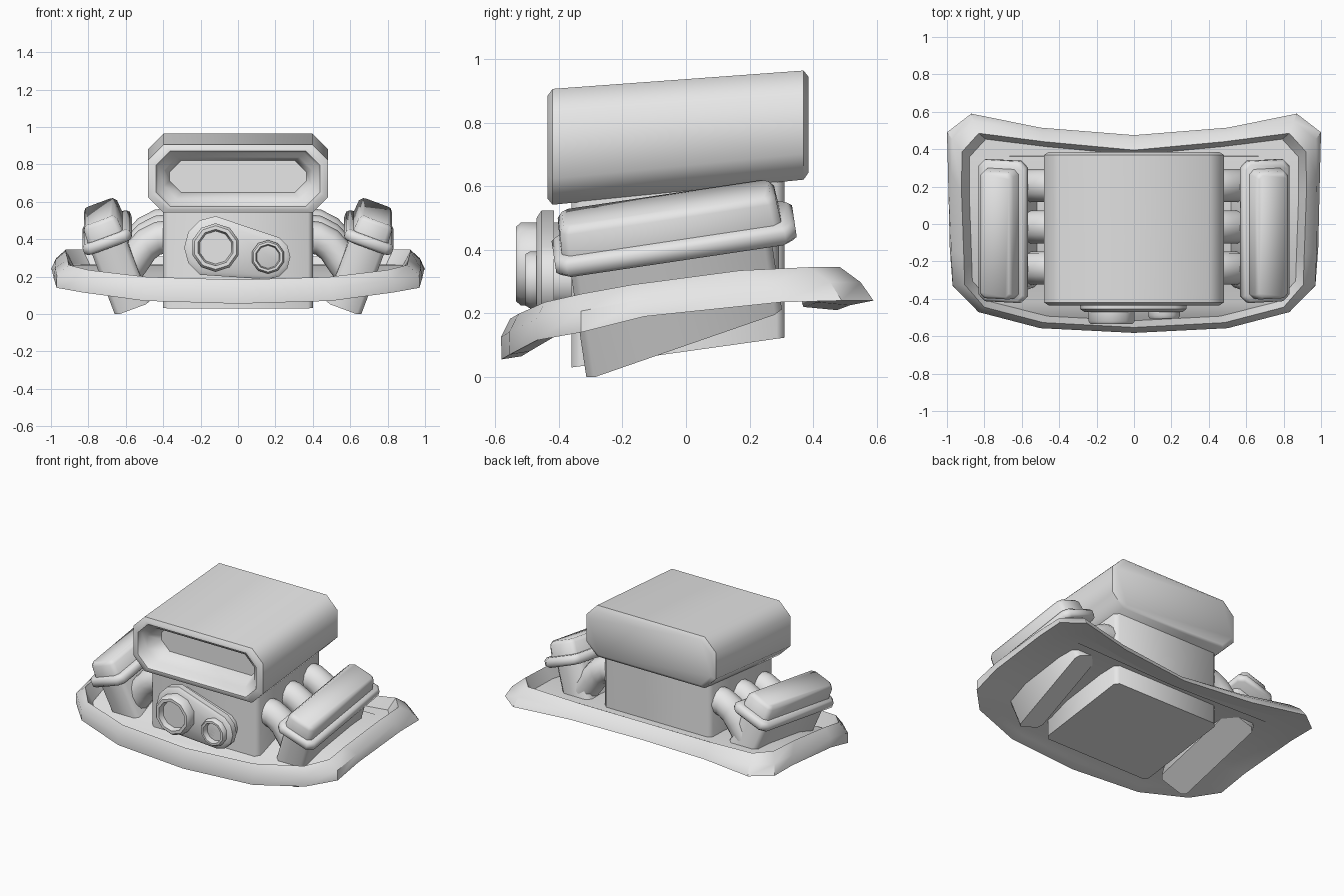
import bpy, bmesh
from math import sin, cos, pi, radians
from mathutils import Matrix, Vector

cube = bpy.data.objects.get("Cube")
if cube:
    bpy.data.objects.remove(cube, do_unlink=True)

GREY = (0.8, 0.8, 0.8, 1.0)
grey = bpy.data.materials.new("plain_grey")
grey.use_nodes = True
grey.diffuse_color = GREY
for node in grey.node_tree.nodes:
    if node.type == 'BSDF_PRINCIPLED':
        node.inputs["Base Color"].default_value = GREY


def loft(name, rings, matrix=Matrix(), strip_caps=False, angle=50):
    """Skin a list of equal-length rings into a closed, capped solid."""
    bm = bmesh.new()
    loops = [[bm.verts.new(matrix @ Vector(p)) for p in r] for r in rings]
    n = len(loops[0])
    for a, b in zip(loops, loops[1:]):
        for i in range(n):
            j = (i + 1) % n
            bm.faces.new((a[i], a[j], b[j], b[i]))
    for ring in (loops[0], loops[-1]):
        if not strip_caps:
            bm.faces.new(ring)
            continue
        # left-to-right strips, then a fan into the notched rear edge
        mid = n // 2
        for i in range(mid - 3):
            quad = (i, i + 1, n - i - 1, (n - i) % n)
            bm.faces.new([ring[k] for k in dict.fromkeys(quad)])
        bm.faces.new((ring[mid - 3], ring[mid], ring[mid + 3]))
        for d in (-1, 1):
            for k in (1, 2):
                bm.faces.new((ring[mid], ring[mid + d * k],
                              ring[mid + d * (k + 1)]))
    bmesh.ops.recalc_face_normals(bm, faces=bm.faces)
    mesh = bpy.data.meshes.new(name)
    bm.to_mesh(mesh)
    bm.free()
    mesh.materials.append(grey)
    obj = bpy.data.objects.new(name, mesh)
    bpy.context.collection.objects.link(obj)
    bpy.ops.object.select_all(action='DESELECT')
    obj.select_set(True)
    bpy.context.view_layer.objects.active = obj
    bpy.ops.object.shade_smooth_by_angle(angle=radians(angle))


def octagon(x0, x1, y0, y1, c):
    """Rectangle with cut corners, as 2D points."""
    return [(x0 + c, y0), (x1 - c, y0), (x1, y0 + c), (x1, y1 - c),
            (x1 - c, y1), (x0 + c, y1), (x0, y1 - c), (x0, y0 + c)]


def slab(hx, y0, y1, z, c, slope=0.0):
    """Horizontal cut-corner ring, optionally sloping along y."""
    return [(x, y, z + slope * y) for x, y in octagon(-hx, hx, y0, y1, c)]


# Hood rim: outer lower edge and crest, from front centre to rear centre
outer = [(0, -.58, .055), (.5, -.555, .07), (.83, -.47, .115),
         (.97, -.33, .14), (.985, -.13, .19), (.995, .3, .235),
         (1, .49, .24), (.87, .59, .24), (.5, .515, .225), (0, .475, .21)]
crest = [(0, -.553, .183), (.485, -.527, .198), (.8, -.445, .235),
         (.905, -.325, .262), (.91, -.17, .29), (.922, .17, .335),
         (.92, .385, .345), (.83, .485, .345), (.48, .44, .31),
         (0, .395, .285)]


def both_sides(half):
    return half + [(-x, y, z) for x, y, z in half[-2:0:-1]]


def floor_edge(rise):
    return [(x * .955, y * .935, o[2] + rise)
            for (x, y, _), o in zip(crest, outer)]


shoulder = []
for a, b in zip(outer, crest):
    a, b = Vector(a), Vector(b)
    edge = a.lerp(b, .15 + .4 * a.y)   # upright in front, raked behind
    shoulder.append((edge.x, edge.y, a.z + .55 * (b.z - a.z)))
loft("hood_rim", [both_sides(r) for r in (
    floor_edge(.01), outer, shoulder, crest, floor_edge(.025))],
    strip_caps=True, angle=40)

# Engine block, sheared to follow the hood slope
loft("engine_block", [
    slab(.4, -.36, .31, .08, .025, .14),
    slab(.4, -.36, .31, .61, .025, .12)])


# Air scoop: cut-corner tube with a recessed mouth
def scoop_ring(y, inset):
    low = .54 + .1 * (y + .435) + inset
    high = .905 + .073 * (y + .435) - inset
    side = .48 - inset * 1.2
    return [(x, y, z) for x, z in
            octagon(-side, side, low, high, .082 - inset * .2)]


loft("air_scoop", [scoop_ring(y, i) for y, i in (
    (.385, .02), (.37, 0), (-.42, 0), (-.435, .02), (-.435, .035),
    (-.41, .045), (-.395, .07), (-.29, .095))])

# Front drive cover wrapped around two pulley centres
BIG, SMALL = (-.12, .355), (.16, .305)


def wrap_ring(y, r_big, r_small, n=12):
    pts = []
    for k in range(n):
        dx, dz = cos(2 * pi * k / n), sin(2 * pi * k / n)
        (cx, cz), r = max(((BIG, r_big), (SMALL, r_small)),
                          key=lambda c: c[0][0] * dx + c[0][1] * dz + c[1])
        pts.append((cx + r * dx, y, cz + r * dz))
    return pts


loft("drive_cover", [wrap_ring(-.35, .13, .09), wrap_ring(-.415, .13, .09),
                     wrap_ring(-.415, .168, .12), wrap_ring(-.455, .168, .12),
                     wrap_ring(-.47, .145, .1)])


# Hollow intake drums on the drive cover
def drum(name, centre, r, front):
    def ring(y, rad, n=10):
        return [(centre[0] + rad * cos(2 * pi * (k + .5) / n), y,
                 centre[1] + rad * sin(2 * pi * (k + .5) / n))
                for k in range(n)]
    loft(name, [ring(-.46, r), ring(front + .015, r), ring(front, r * .9),
                ring(front, r * .75), ring(front + .035, r * .68)])


drum("large_intake_drum", BIG, .13, -.535)
drum("small_intake_drum", SMALL, .09, -.505)

# Cylinder banks and exhaust pipes on both sides
for side, s in (("left", 1), ("right", -1)):
    frame = (Matrix.Translation((s * .7, -.04, .435))
             @ Matrix.Rotation(radians(8.5), 4, 'X')
             @ Matrix.Rotation(s * radians(20.5), 4, 'Y'))
    loft(side + "_cylinder_head", [
        slab(.1, -.335, .305, -.322, .025, .2),
        slab(.1, -.335, .305, -.01, .025)], frame)
    loft(side + "_head_flange", [
        slab(.12, -.365, .37, -.032, .03), slab(.135, -.38, .385, -.018, .035),
        slab(.135, -.38, .385, .014, .035), slab(.12, -.365, .37, .03, .03)],
        frame)
    loft(side + "_valve_cover", [
        slab(.1, -.355, .345, .015, .025), slab(.095, -.35, .338, .1, .025),
        slab(.078, -.335, .322, .122, .02)], frame)
    for number, y in enumerate((-.235, -.015, .205), 1):
        path = [(.36, .45, 90), (.43, .44, 80), (.49, .405, 60),
                (.54, .345, 40), (.6, .26, 30)]
        rings = []
        for px, pz, tilt in path:
            a = radians(tilt)      # direction of travel, from straight down
            rings.append([(s * (px + .088 * cos(t) * cos(a)),
                           y + .088 * sin(t),
                           pz + .15 * y + .088 * cos(t) * sin(a))
                          for t in (2 * pi * k / 12 for k in range(12))])
        loft(f"{side}_pipe_{number}", rings)
